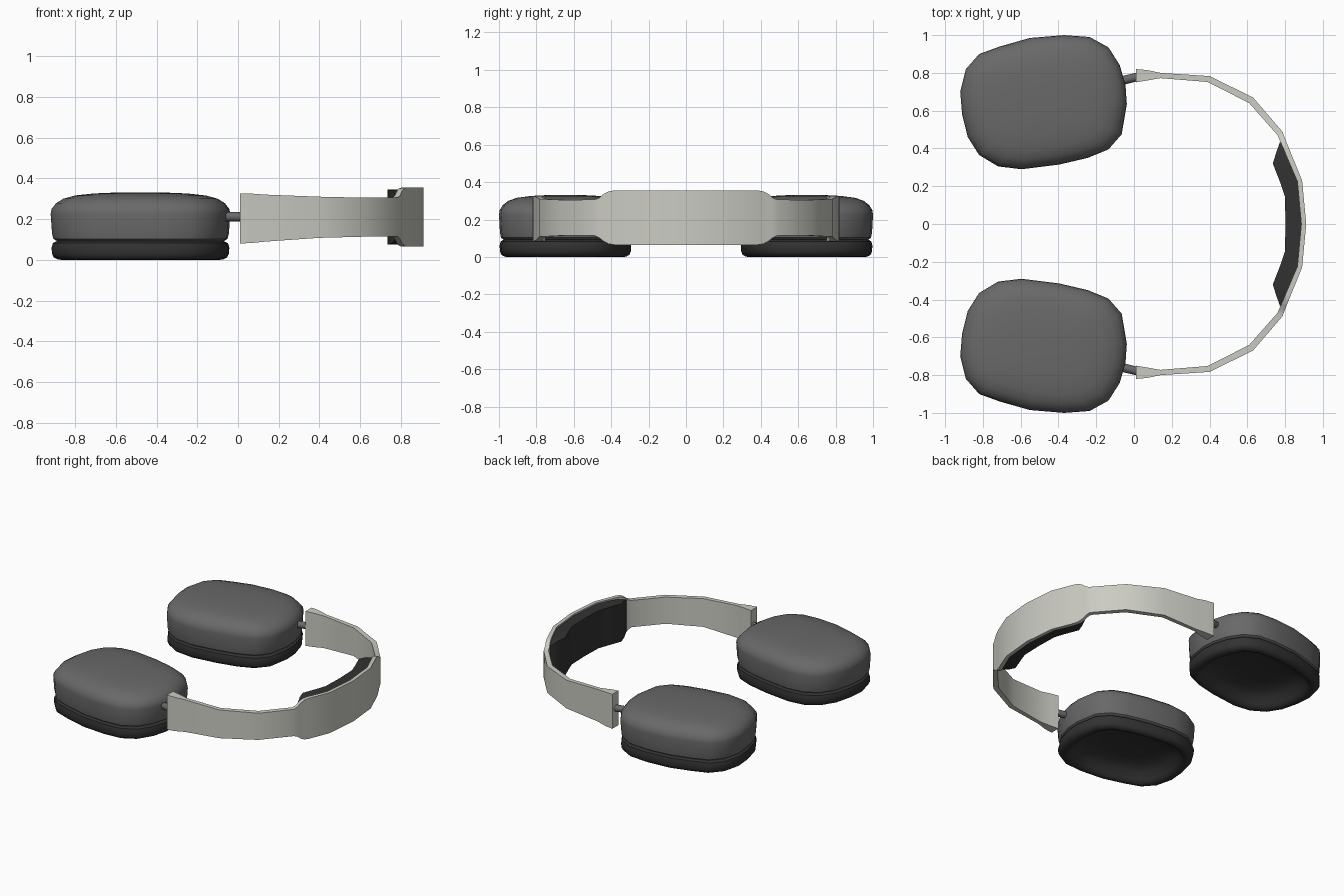
import bpy, bmesh, math
from mathutils import Vector

if "Cube" in bpy.data.objects:
    bpy.data.objects.remove(bpy.data.objects["Cube"])


def material(name, rgb):
    m = bpy.data.materials.new(name)
    m.diffuse_color = (*rgb, 1)
    m.use_nodes = True
    m.node_tree.nodes["Principled BSDF"].inputs["Base Color"].default_value = m.diffuse_color
    return m


SHELL = material("grey shell", (0.14, 0.14, 0.14))
SOFT = material("dark cushion", (0.032, 0.032, 0.032))
METAL = material("pale band", (0.60, 0.60, 0.55))


def loft(name, rings, mat, cap_start=True, cap_end=True, angle=40):
    """Skin a list of closed rings with quads and optionally cap the ends."""
    bm = bmesh.new()
    rows = [[bm.verts.new(p) for p in ring] for ring in rings]
    n = len(rows[0])
    for a, b in zip(rows, rows[1:]):
        for i in range(n):
            j = (i + 1) % n
            bm.faces.new((a[i], a[j], b[j], b[i]))
    if cap_start:
        bm.faces.new(rows[0][::-1])
    if cap_end:
        bm.faces.new(rows[-1])
    bmesh.ops.recalc_face_normals(bm, faces=bm.faces)
    me = bpy.data.meshes.new(name)
    bm.to_mesh(me)
    bm.free()
    me.shade_smooth()
    me.set_sharp_from_angle(angle=math.radians(angle))
    me.materials.append(mat)
    ob = bpy.data.objects.new(name, me)
    bpy.context.collection.objects.link(ob)
    return ob


# Ear cup outline seen from above
OUTLINE = [(-.92, .70), (-.89, .82), (-.82, .90), (-.71, .94), (-.55, .985),
           (-.37, 1.0), (-.235, .99), (-.135, .935), (-.075, .84), (-.045, .735),
           (-.038, .635), (-.065, .475), (-.135, .395), (-.245, .35),
           (-.395, .315), (-.595, .29), (-.72, .305), (-.82, .365),
           (-.88, .46), (-.91, .58)]
CENTRE = (-.48, .645)

# Profiles as (outline scale, height)
SHELL_PROFILE = [(.86, .092), (.93, .092), (.97, .103), (.985, .13), (1, .225),
                 (.99, .25), (.94, .278), (.86, .300), (.73, .316),
                 (.52, .326), (.25, .331)]
CUSHION_PROFILE = [(.86, .095), (.93, .092), (.975, .082), (.99, .06), (.985, .03),
                   (.965, .012), (.92, .002), (.88, 0), (.84, .006), (.80, .025),
                   (.74, .06), (.62, .09), (.35, .105)]


def rings(profile, side):
    cx, cy = CENTRE
    return [[(cx + (x - cx) * s, side * (cy + (y - cy) * s), z)
             for x, y in OUTLINE] for s, z in profile]


def tube(name, a, b, radius, mat, sides=12):
    a, b = Vector(a), Vector(b)
    q = (b - a).to_track_quat('Z', 'Y')
    circle = [Vector((radius * math.cos(2 * math.pi * i / sides),
                      radius * math.sin(2 * math.pi * i / sides), 0))
              for i in range(sides)]
    return loft(name, [[p + q @ c for c in circle] for p in (a, b)], mat)


for side, label in ((1, "back"), (-1, "front")):
    loft(label + "_ear_cup", rings(SHELL_PROFILE, side), SHELL, cap_start=False)
    loft(label + "_ear_cushion", rings(CUSHION_PROFILE, side), SOFT, cap_start=False)
    tube(label + "_stem", (-.10, side * .75, .212), (.03, side * .782, .212), .023, SHELL)


def strip(name, half, mat):
    """Mirrored strip; stations are outer x,y, inner x,y, bottom z, top z."""
    full = [(s, 1) for s in half] + [(s, -1) for s in half[-2::-1]]
    sections = [[(ox, m * oy, lo), (ox, m * oy, hi), (ix, m * iy, hi), (ix, m * iy, lo)]
                for (ox, oy, ix, iy, lo, hi), m in full]
    return loft(name, sections, mat)


# Headband, flared at the ends and wider across the crown
strip("headband", [
    (.01, .82, .01, .75, .08, .327),
    (.07, .815, .07, .760, .083, .325),
    (.14, .80, .14, .772, .09, .32),
    (.40, .783, .39, .752, .108, .31),
    (.63, .67, .61, .64, .114, .305),
    (.785, .49, .76, .47, .114, .306),
    (.795, .465, .770, .447, .103, .315),
    (.805, .44, .780, .424, .083, .337),
    (.815, .415, .790, .402, .07, .35),
    (.827, .385, .803, .370, .065, .355),
    (.89, .23, .865, .225, .065, .355),
    (.912, 0, .886, 0, .065, .355)], METAL)

# Padding inside the crown
strip("crown_pad", [
    (.777, .435, .772, .432, .10, .32),
    (.803, .375, .752, .375, .08, .34),
    (.826, .32, .735, .32, .075, .345),
    (.866, .225, .772, .225, .075, .345),
    (.873, .15, .798, .15, .075, .345),
    (.887, 0, .803, 0, .075, .345)], SOFT)
